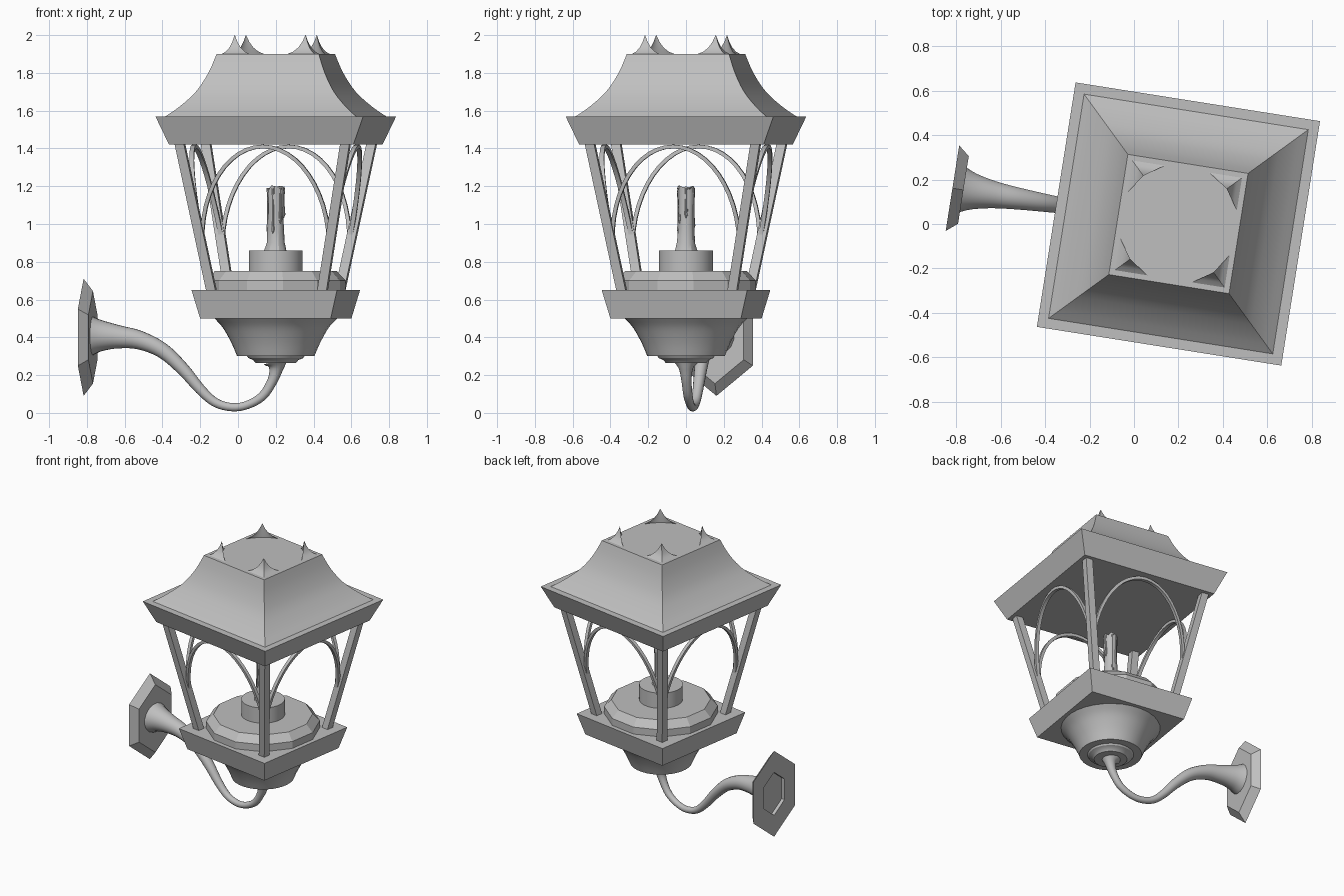
import bpy, bmesh, math, random
from mathutils import Matrix, Vector

random.seed(4)
cube = bpy.data.objects.get("Cube")
if cube:
    bpy.data.objects.remove(cube, do_unlink=True)

# Single grey metal
grey = bpy.data.materials.new("plain grey")
grey.use_nodes = True
GREY = (0.52, 0.52, 0.52, 1)
grey.diffuse_color = GREY
grey.node_tree.nodes["Principled BSDF"].inputs["Base Color"].default_value = GREY

# The lamp is turned slightly about its own axis
PLACE = Matrix.Translation((0.2, 0, 0)) @ Matrix.Rotation(math.radians(-9), 4, 'Z')


def loft(name, rings, turn=0, smooth=False):
    """Skin a stack of equal-length rings and cap both ends."""
    bm = bmesh.new()
    rows = [[bm.verts.new(p) for p in ring] for ring in rings]
    n = len(rows[0])
    for a, b in zip(rows, rows[1:]):
        for i in range(n):
            j = (i + 1) % n
            bm.faces.new((a[i], a[j], b[j], b[i]))
    bm.faces.new(rows[0])
    bm.faces.new(rows[-1])
    bmesh.ops.recalc_face_normals(bm, faces=bm.faces)
    bm.transform(PLACE @ Matrix.Rotation(turn, 4, 'Z'))
    mesh = bpy.data.meshes.new(name)
    bm.to_mesh(mesh)
    bm.free()
    mesh.materials.append(grey)
    obj = bpy.data.objects.new(name, mesh)
    bpy.context.collection.objects.link(obj)
    if smooth:
        bpy.ops.object.select_all(action='DESELECT')
        obj.select_set(True)
        bpy.context.view_layer.objects.active = obj
        bpy.ops.object.shade_smooth_by_angle(angle=math.radians(32))
    return obj


def square(h, z):
    return [(-h, -h, z), (h, -h, z), (h, h, z), (-h, h, z)]


def circle(r, z, n=32, jitter=0.0, lift=0.0):
    ring = []
    for i in range(n):
        a = math.tau * (i + 0.5) / n
        s = r * (1 + random.uniform(-jitter, jitter))
        ring.append((s * math.cos(a), s * math.sin(a), z + random.uniform(-lift, lift)))
    return ring


def spline(points, steps=5):
    """Smooth a list of equal-size tuples with a Catmull-Rom curve."""
    pts = [Vector(p) for p in points]
    pts = [pts[0]] + pts + [pts[-1]]
    out = []
    for a, b, c, d in zip(pts, pts[1:], pts[2:], pts[3:]):
        for k in range(steps):
            t = k / steps
            out.append(0.5 * (2 * b + (c - a) * t + (2 * a - 5 * b + 4 * c - d) * t * t
                              + (3 * b - a - 3 * c + d) * t ** 3))
    return out + [pts[-2]]


# Roof: slanted cornice and concave hipped top
loft("roof_cornice", [square(0.494, 1.42), square(0.557, 1.57)])
roof = spline([(0.511, 1.57), (0.447, 1.62), (0.37, 1.7), (0.312, 1.8), (0.274, 1.9)], 3)
loft("roof_top", [square(h, z) for h, z in roof], smooth=True)

# Corner spikes: concave pyramids with a curved inner base
EDGE, ARC = 0.25, 0.27
a0 = math.acos(EDGE / ARC)
foot = [(EDGE, EDGE)]
for k in range(9):
    a = math.pi / 2 - a0 + (2 * a0 - math.pi / 2) * k / 8
    foot.append((ARC * math.cos(a), ARC * math.sin(a)))
tip = Vector((0.19, 0.19))
for k in range(4):
    rings = []
    for s, z in ((1, 1.9), (0.68, 1.913), (0.4, 1.935), (0.18, 1.965), (0.01, 2.0)):
        flat = [tip + (Vector(p) - tip) * s for p in foot]
        rings.append([(p.x, p.y, z) for p in flat])
    loft(f"roof_spike_{k + 1}", rings, k * math.pi / 2, True)


# Leaning cage posts and the arches between them
def lean(z):
    return 0.323 + 0.145 * (z - 0.65) / 0.77


SPRING, PEAK, INSET = 0.9, 1.41, 0.03
side = [(lean(z) - INSET, z) for z in (0.65, 0.78)]
path = side + [((lean(SPRING) - INSET) * math.cos(t * math.pi / 24),
                SPRING + (PEAK - SPRING) * math.sin(t * math.pi / 24)) for t in range(25)]
path += [(-x, z) for x, z in reversed(side)]

for k in range(4):
    turn = k * math.pi / 2
    post = []
    for z in (0.65, 1.42):
        o = lean(z)
        i = o - 0.05
        post.append([(i, i, z), (o, i, z), (o, o, z), (i, o, z)])
    loft(f"cage_post_{k + 1}", post, turn)

    rings = []
    for n, (x, z) in enumerate(path):
        before = Vector(path[max(n - 1, 0)])
        after = Vector(path[min(n + 1, len(path) - 1)])
        d = (after - before).normalized()
        y = -(lean(z) - INSET)
        rings.append([(x - d.y * s, y + w, z + d.x * s)
                      for s, w in ((-0.01, -0.012), (0.01, -0.012), (0.01, 0.012), (-0.01, 0.012))])
    loft(f"cage_arch_{k + 1}", rings, turn, True)

# Tray, faceted pan, candle cup
loft("base_tray", [square(0.35, 0.5), square(0.39, 0.65)])
loft("faceted_pan", [circle(0.372, 0.64, 12), circle(0.372, 0.7, 12), circle(0.325, 0.75, 12)])
loft("candle_cup", [circle(0.143, 0.74), circle(0.143, 0.86)], smooth=True)

# Candle with an uneven melted rim and wax drips
wax = [circle(r, z, 14, 0.06) for r, z in
       ((0.06, 0.855), (0.048, 0.9), (0.043, 0.98), (0.042, 1.08), (0.046, 1.16))]
wax += [circle(0.045, 1.19, 14, 0.06, 0.014), circle(0.033, 1.192, 14, 0, 0.01),
        circle(0.024, 1.165, 14)]
loft("candle", wax, smooth=True)
for k in range(6):
    a = k * math.tau / 6 + random.uniform(-0.3, 0.3)
    low = random.uniform(0.87, 1.05)
    drip = []
    for r, z in ((0.003, low), (0.01, low + 0.02), (0.006, low + 0.07), (0.006, 1.15), (0.009, 1.19)):
        drip.append([(x + 0.041 * math.cos(a), y + 0.041 * math.sin(a), h)
                     for x, y, h in circle(r, z, 8)])
    loft(f"wax_drip_{k + 1}", drip, smooth=True)

# Bowl under the tray with stepped collar
bowl = spline([(0.325, 0.5), (0.28, 0.45), (0.235, 0.37), (0.205, 0.3)], 4)
loft("lower_bowl", [circle(r, z) for r, z in bowl], smooth=True)
loft("bowl_collar", [circle(0.155, 0.305), circle(0.145, 0.29), circle(0.12, 0.28),
                     circle(0.108, 0.265)], smooth=True)

# Swept arm that swells into a trumpet at the wall
arm = spline([(0, 0.268, 0.065), (0.002, 0.235, 0.038), (-0.018, 0.17, 0.027),
              (-0.07, 0.09, 0.024), (-0.15, 0.043, 0.022), (-0.233, 0.03, 0.022),
              (-0.324, 0.055, 0.024), (-0.405, 0.125, 0.028), (-0.496, 0.23, 0.034),
              (-0.607, 0.33, 0.041), (-0.73, 0.385, 0.05), (-0.84, 0.402, 0.062),
              (-0.93, 0.408, 0.082), (-0.985, 0.408, 0.105)], 4)
rings = []
for n, p in enumerate(arm):
    d = arm[min(n + 1, len(arm) - 1)] - arm[max(n - 1, 0)]
    d = Vector((d.x, d.y)).normalized()
    rings.append([(p.x - d.y * c, s, p.y + d.x * c) for c, s, _ in circle(p.z, 0, 16)])
loft("swept_arm", rings, smooth=True)


# Six-sided wall plate, bevelled in front and recessed behind
def hexagon(u, s):
    outline = ((0, 0.31), (0.195, 0.15), (0.195, -0.15), (0, -0.31), (-0.195, -0.15), (-0.195, 0.15))
    return [(u, y * s, 0.4 + z * s) for y, z in outline]


loft("wall_plate", [hexagon(-0.98, 0.79), hexagon(-1.03, 1), hexagon(-1.03, 0.5), hexagon(-1.005, 0.5)])
